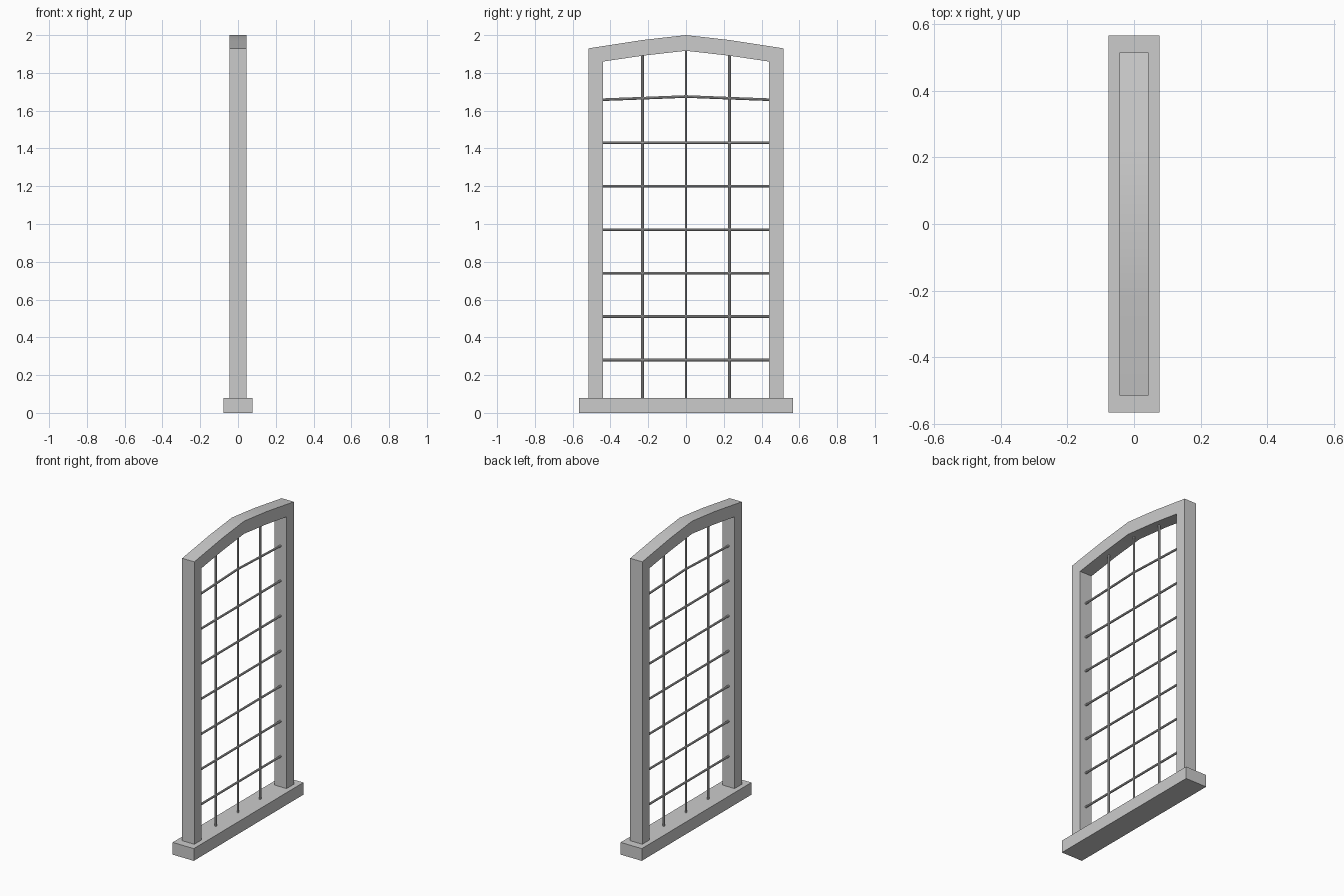
import bpy, bmesh, math

cube = bpy.data.objects.get("Cube")
if cube:
    bpy.data.objects.remove(cube, do_unlink=True)

# One plain grey material
grey = bpy.data.materials.new("light_grey")
grey.use_nodes = True
colour = (0.6, 0.6, 0.6, 1)
grey.diffuse_color = colour
grey.node_tree.nodes["Principled BSDF"].inputs["Base Color"].default_value = colour

SILL_TOP = 0.08
JAMB = 0.44          # half width of the opening
SPACING = 0.23       # spacing of the glazing bars


def link(name, data):
    obj = bpy.data.objects.new(name, data)
    bpy.context.collection.objects.link(obj)
    data.materials.append(grey)
    return obj


def smooth(obj):
    bpy.ops.object.select_all(action="DESELECT")
    obj.select_set(True)
    bpy.context.view_layer.objects.active = obj
    bpy.ops.object.shade_smooth_by_angle(angle=math.radians(30))


def mirrored(half):
    """Complete a (y, z) line that starts at one side and ends at the centre."""
    return half + [(-y, z) for y, z in reversed(half[:-1])]


def extruded_band(name, outer, inner, depth):
    """Solid strip between two matching (y, z) lines, extruded along x."""
    bm = bmesh.new()
    rows = [[bm.verts.new((x, y, z)) for y, z in line]
            for line, x in ((outer, depth), (inner, depth), (inner, -depth), (outer, -depth))]
    for i in range(len(outer) - 1):
        for a, b in zip(rows, rows[1:] + rows[:1]):
            bm.faces.new((a[i], a[i + 1], b[i + 1], b[i]))
    for i in (0, -1):
        bm.faces.new([row[i] for row in rows])
    bmesh.ops.recalc_face_normals(bm, faces=bm.faces)
    mesh = bpy.data.meshes.new(name)
    bm.to_mesh(mesh)
    bm.free()
    smooth(link(name, mesh))


def rod(name, path, radius):
    """Thin eight-sided rod along a (y, z) path in the middle of the frame."""
    curve = bpy.data.curves.new(name, "CURVE")
    curve.dimensions = "3D"
    curve.bevel_depth = radius
    curve.bevel_resolution = 2
    spline = curve.splines.new("POLY")
    spline.points.add(len(path) - 1)
    for point, (y, z) in zip(spline.points, path):
        point.co = (0, y, z, 1)
    obj = link(name, curve)
    bpy.ops.object.select_all(action="DESELECT")
    obj.select_set(True)
    bpy.context.view_layer.objects.active = obj
    bpy.ops.object.convert(target="MESH")
    smooth(bpy.context.object)


# Sill
bpy.ops.mesh.primitive_cube_add(size=1, location=(0, 0, SILL_TOP / 2))
sill = bpy.context.object
sill.name = "sill"
sill.scale = (0.153, 1.134, SILL_TOP)
sill.data.materials.append(grey)

# Jambs and shallow arched head
outer = mirrored([(-0.515, SILL_TOP), (-0.515, 1.93), (-SPACING, 1.974), (0, 2)])
inner = mirrored([(-JAMB, SILL_TOP), (-JAMB, 1.86), (-SPACING, 1.891), (0, 1.917)])
extruded_band("frame", outer, inner, 0.044)

# Upright glazing bars
for name, y, top, radius in (("right_upright", -SPACING, 1.895, 0.007),
                             ("centre_upright", 0, 1.92, 0.005),
                             ("left_upright", SPACING, 1.895, 0.007)):
    rod(name, [(y, SILL_TOP - 0.005), (y, top)], radius)

# Cross bars, the top one following the arch
for i in range(6):
    z = 0.28 + SPACING * i
    rod(f"cross_bar_{i + 1}", [(-JAMB - 0.005, z), (JAMB + 0.005, z)], 0.007)
rod("arched_cross_bar", mirrored([(-JAMB - 0.005, 1.658), (-SPACING, 1.666), (0, 1.675)]), 0.007)
